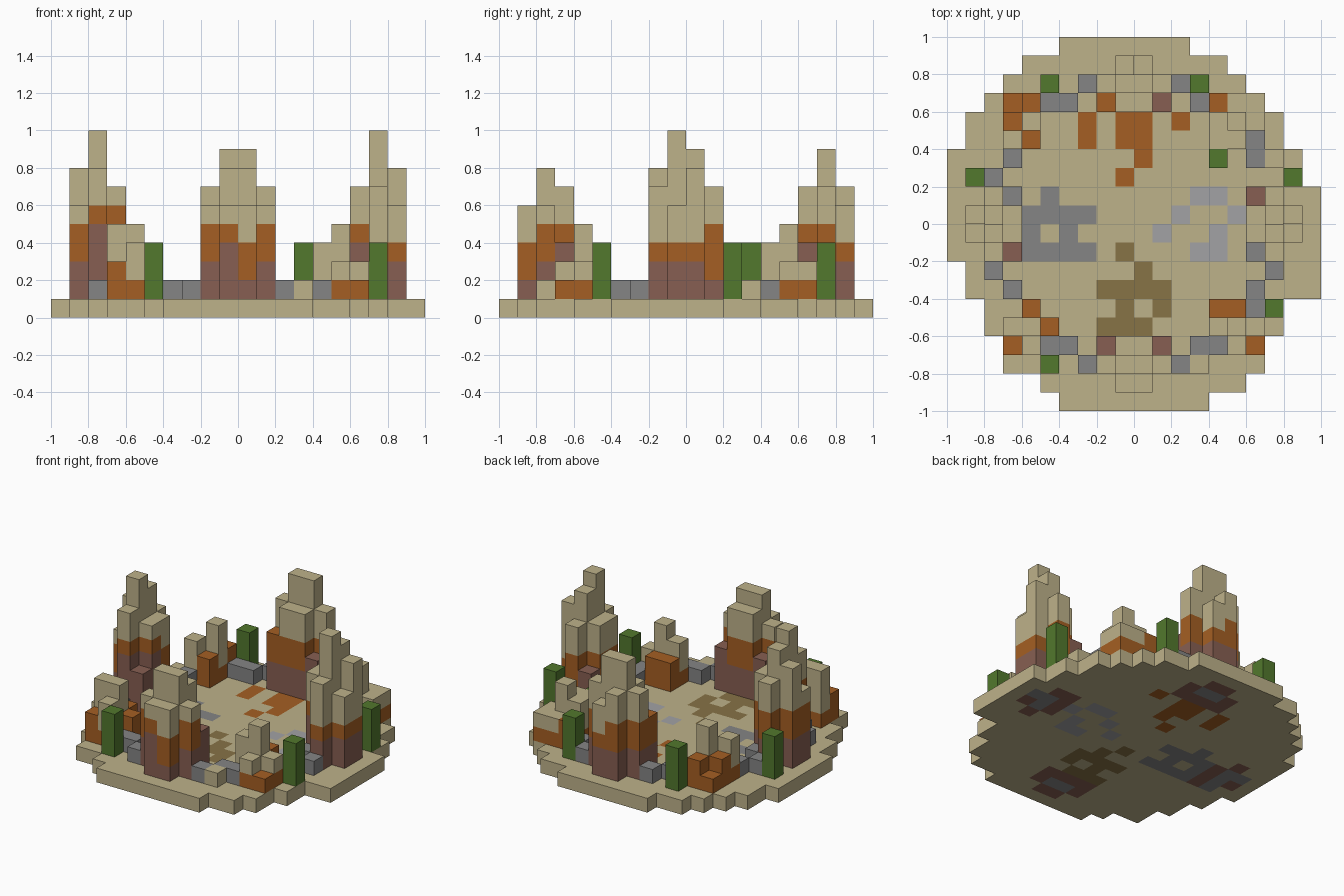
import bpy
import bmesh

CELL = 0.1  # edge of one block

default_cube = bpy.data.objects.get("Cube")
if default_cube:
    bpy.data.objects.remove(default_cube, do_unlink=True)


def linear(channel):
    value = channel / 255
    return value / 12.92 if value < 0.04045 else ((value + 0.055) / 1.055) ** 2.4


def make_material(name, *srgb):
    colour = [linear(c) for c in srgb] + [1.0]
    material = bpy.data.materials.new(name)
    material.use_nodes = True
    material.diffuse_color = colour
    shader = next(n for n in material.node_tree.nodes if n.type == "BSDF_PRINCIPLED")
    shader.inputs["Base Color"].default_value = colour
    shader.inputs["Roughness"].default_value = 0.9
    return material


MATERIALS = {
    "sand": make_material("sand", 190, 178, 138),
    "orange": make_material("orange_clay", 165, 95, 35),
    "brown": make_material("brown_clay", 135, 95, 82),
    "grey": make_material("grey_stone", 133, 133, 133),
    "pale": make_material("pale_stone", 162, 162, 165),
    "earth": make_material("dark_earth", 135, 115, 70),
    "green": make_material("cactus_green", 82, 120, 45),
}
NAMES = list(MATERIALS)

# Each direction with the four corners of that side of a block
SIDES = {
    (1, 0, 0): [(1, 0, 0), (1, 1, 0), (1, 1, 1), (1, 0, 1)],
    (-1, 0, 0): [(0, 0, 0), (0, 0, 1), (0, 1, 1), (0, 1, 0)],
    (0, 1, 0): [(0, 1, 0), (0, 1, 1), (1, 1, 1), (1, 1, 0)],
    (0, -1, 0): [(0, 0, 0), (1, 0, 0), (1, 0, 1), (0, 0, 1)],
    (0, 0, 1): [(0, 0, 1), (1, 0, 1), (1, 1, 1), (0, 1, 1)],
    (0, 0, -1): [(0, 0, 0), (0, 1, 0), (1, 1, 0), (1, 0, 0)],
}


def build_blocks(name, blocks):
    """Skin a {(i, j, k): colour} set of blocks with its outer faces only."""
    bm = bmesh.new()
    for (i, j, k), colour in blocks.items():
        for (di, dj, dk), corners in SIDES.items():
            if (i + di, j + dj, k + dk) in blocks:
                continue
            verts = [bm.verts.new(((i + a) * CELL, (j + b) * CELL, (k + c) * CELL))
                     for a, b, c in corners]
            bm.faces.new(verts).material_index = NAMES.index(colour)
    bmesh.ops.remove_doubles(bm, verts=bm.verts, dist=CELL / 100)
    mesh = bpy.data.meshes.new(name)
    bm.to_mesh(mesh)
    bm.free()
    for material in MATERIALS.values():
        mesh.materials.append(material)
    obj = bpy.data.objects.new(name, mesh)
    bpy.context.collection.objects.link(obj)


def read_plan(left, back, rows):
    """Give (i, j, mark) for each filled cell of a plan, back row first."""
    for r, row in enumerate(rows.split()):
        for c, mark in enumerate(row):
            if mark != ".":
                yield left + c, back - r, mark


def stack(blocks, i, j, layers):
    """Pile up (top, colour) layers from the ground surface."""
    k = 1
    for top, colour in layers:
        while k < top:
            blocks[i, j, k] = colour
            k += 1


# Round ground slab, front row first
spans = [(-4, 4), (-5, 6), (-7, 7), (-7, 7), (-8, 8), (-8, 8), (-9, 10), (-9, 10)]
spans += [(-10, 10)] * 4
spans += [(-10, 9), (-10, 9), (-9, 8), (-9, 8), (-8, 7), (-7, 6), (-6, 5), (-4, 3)]
ground = {(i, j - 10, 0): "sand" for j, (a, b) in enumerate(spans) for i in range(a, b)}

# Coloured patches in the arena floor
patches = [
    ("orange", -3, 5, "#.##.# #.## ...# ..#."),
    ("grey", -6, 1, ".#.. #### #.#. ####"),
    ("pale", 1, 1, "..##. .#..# #..#. ..##."),
    ("earth", -2, -2, ".#.. ..#. #### .#.# ###."),
]
for colour, left, back, rows in patches:
    for i, j, _ in read_plan(left, back, rows):
        ground[i, j, 0] = colour

# Layered spires: marks are heights in blocks (hexadecimal)
spires = [
    ("front_spire", -2, -7, "4774 6886 .66."),
    ("back_spire", -2, 8, ".76. 7997 5774"),
    ("right_spire", 6, 1, "47. 798 7a6 .7."),
    ("left_spire", -9, 1, ".7. 897 6a7 .84"),
]
# Columns whose brown and orange bands end at unusual heights
bands = {(-1, -9): (4, 5), (0, -9): (2, 4), (7, -2): (3, 4), (8, -1): (3, 4),
         (8, 0): (3, 4), (7, 1): (2, 5), (-8, -2): (5, 6), (-7, -1): (5, 6),
         (6, -1): (4, 5), (0, 8): (3, 4)}
for name, left, back, rows in spires:
    blocks = {}
    for i, j, mark in read_plan(left, back, rows):
        height = int(mark, 16)
        brown, orange = bands.get((i, j), (3, 5))
        if height == 4:
            brown = height
        stack(blocks, i, j, [(brown, "brown"), (min(orange, height), "orange"), (height, "sand")])
        ground[i, j, 0] = "grey" if height > 7 else "brown"
    build_blocks(name, blocks)

build_blocks("ground", ground)

# Corner outcrops: digits are sand-topped columns, letters are orange ones
outcrops = [
    ("front_right_outcrop", -7, -5, ".b. 55b b4."),
    ("front_left_outcrop", 4, -5, "bb. 453 .3a"),
    ("back_left_outcrop", 4, 6, "b33 453 44."),
    ("back_right_outcrop", -7, 6, "ab. b5. 4b."),
]
ORANGE_HEIGHT = {"a": 2, "b": 3}
for name, left, back, rows in outcrops:
    blocks = {}
    for i, j, mark in read_plan(left, back, rows):
        if mark in ORANGE_HEIGHT:
            stack(blocks, i, j, [(ORANGE_HEIGHT[mark], "orange")])
        else:
            stack(blocks, i, j, [(2, "orange"), (int(mark), "sand")])
    build_blocks(name, blocks)

# Low stones around the arena, and the cacti
scatter = [
    ("boulders", "grey", 2, [
        (-3, 7), (2, 7), (-5, 6), (-4, 6), (3, 6), (6, 4), (6, 3), (-7, 3),
        (-8, 2), (-7, 1), (6, -2), (-8, -3), (7, -3), (-7, -4), (6, -4), (6, -5),
        (-5, -7), (-4, -7), (3, -7), (4, -7), (-3, -8), (2, -8)]),
    ("sand_blocks", "sand", 2, [(3, -8), (7, 3)]),
    ("cacti", "green", 4, [
        (-5, -8), (7, -5), (3, 7), (-9, 2), (8, 2), (-5, 7), (4, 3)]),
]
for name, colour, height, cells in scatter:
    blocks = {}
    for i, j in cells:
        stack(blocks, i, j, [(height, colour)])
    build_blocks(name, blocks)
